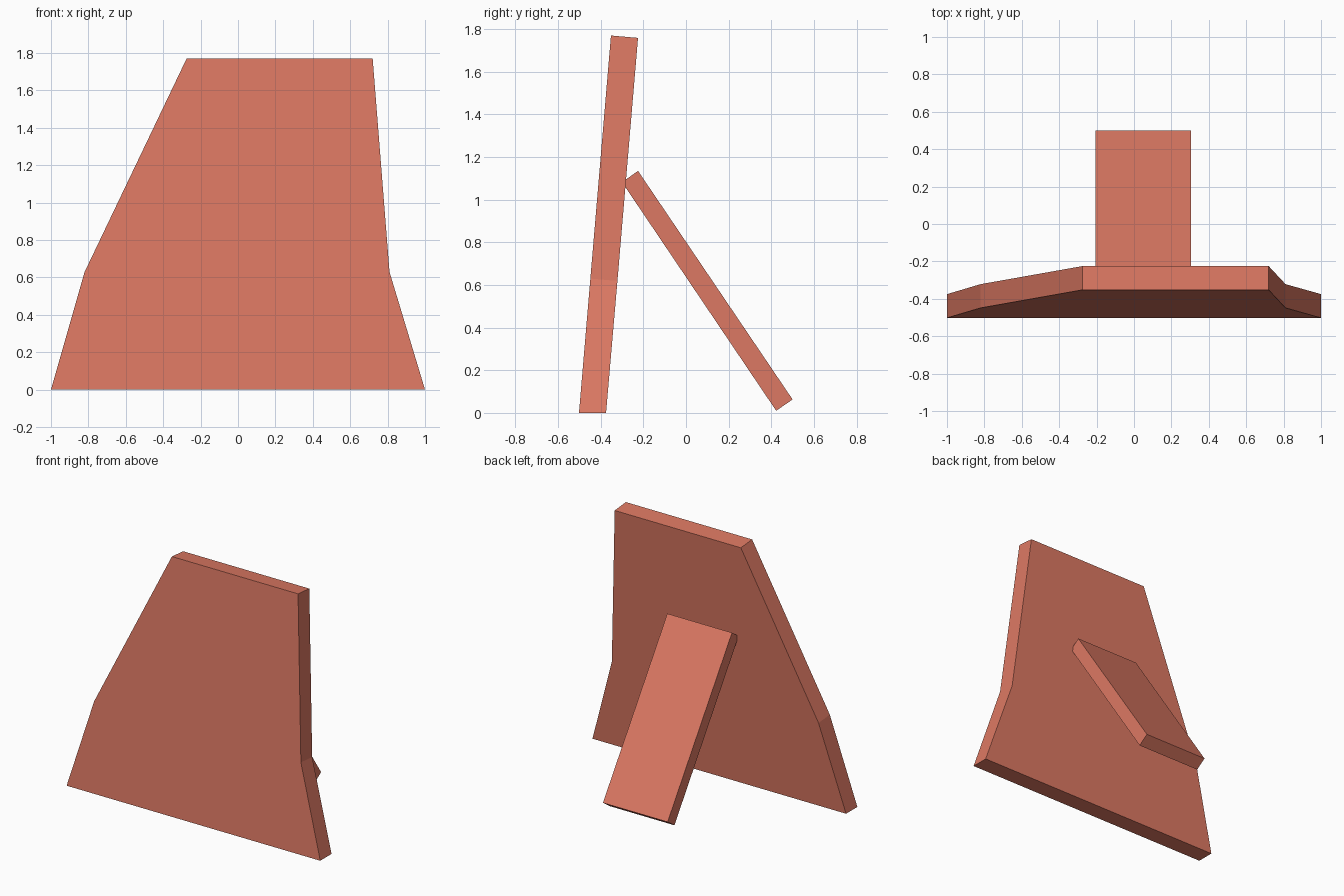
import bpy

if "Cube" in bpy.data.objects:
    bpy.data.objects.remove(bpy.data.objects["Cube"], do_unlink=True)

# Single terracotta colour
colour = (0.72, 0.19, 0.125, 1)
mat = bpy.data.materials.new("terracotta")
mat.use_nodes = True
mat.diffuse_color = colour
mat.node_tree.nodes["Principled BSDF"].inputs["Base Color"].default_value = colour


def prism(name, near, far):
    """Solid joining two matching outlines."""
    n = len(near)
    faces = [tuple(range(n)), tuple(reversed(range(n, 2 * n)))]
    faces += [(i, i + n, (i + 1) % n + n, (i + 1) % n) for i in range(n)]
    mesh = bpy.data.meshes.new(name)
    mesh.from_pydata(near + far, [], faces)
    mesh.materials.append(mat)
    obj = bpy.data.objects.new(name, mesh)
    bpy.context.collection.objects.link(obj)
    return obj


# Leaning panel: front outline, tilted backwards, with a flat foot
height = 1.77
outline = [(-1, 0), (1, 0), (0.81, 0.63), (0.72, height), (-0.275, height), (-0.82, 0.63)]
front = [(x, -0.502 + 0.15 * z / height, z) for x, z in outline]
back = [(x, y + 0.127, z - (0.011 if z else 0)) for x, y, z in front]
prism("leaning_panel", front, back)

# Rear support strut, its upper edge set into the panel
section = [(-0.225, 1.135), (-0.3, 1.082), (0.423, 0.01), (0.5, 0.063)]
prism("support_strut",
      [(-0.205, y, z) for y, z in reversed(section)],
      [(0.305, y, z) for y, z in reversed(section)])

# Keep the face normals pointing outwards
import bmesh
for obj in (bpy.data.objects["leaning_panel"], bpy.data.objects["support_strut"]):
    bm = bmesh.new()
    bm.from_mesh(obj.data)
    bmesh.ops.recalc_face_normals(bm, faces=bm.faces)
    bm.to_mesh(obj.data)
    bm.free()
